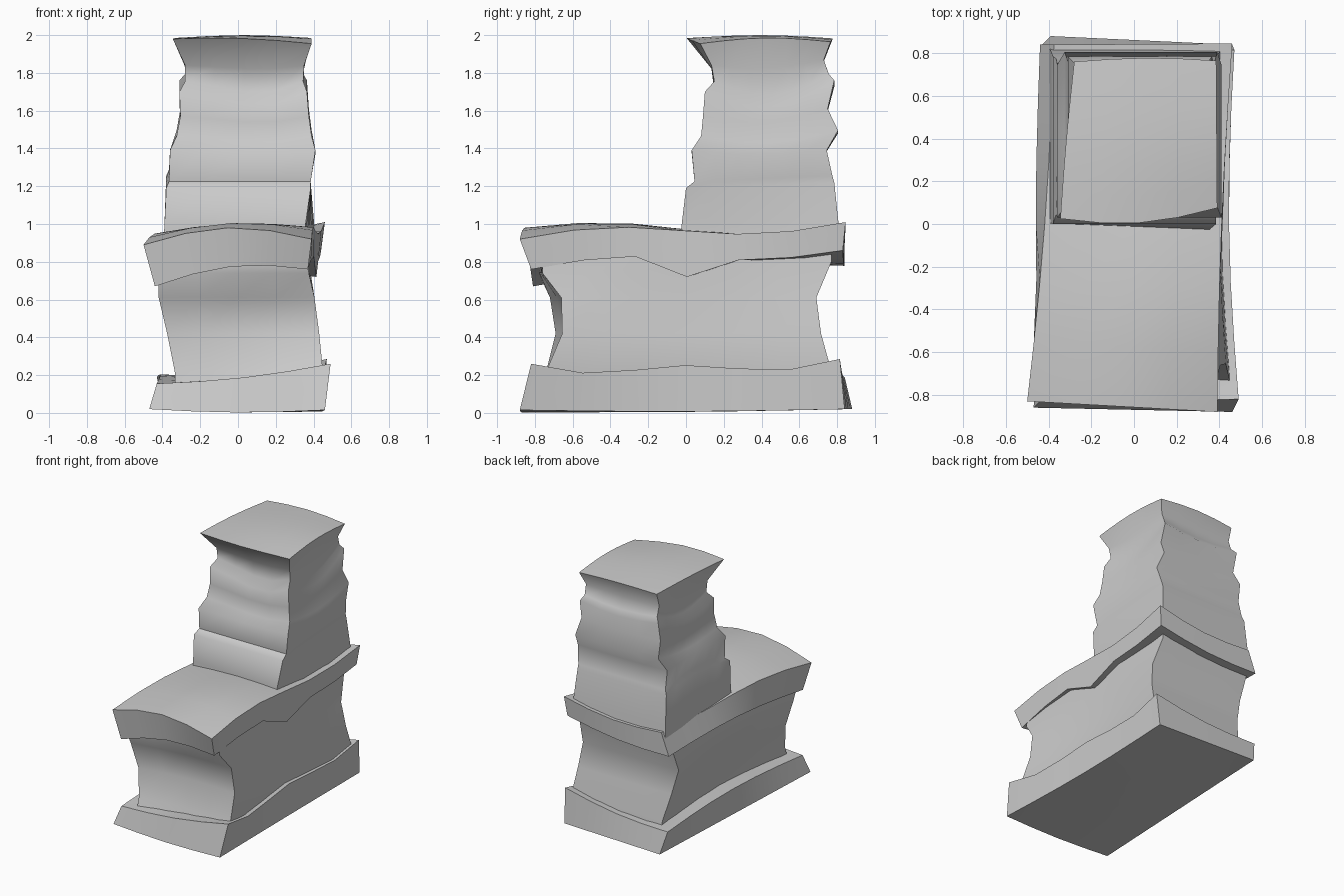
import bpy, bmesh
from math import sin, pi
from mathutils import Vector

if "Cube" in bpy.data.objects:
    bpy.data.objects.remove(bpy.data.objects["Cube"])

SEGS = (4, 6, 4, 6)                       # segments on front, right, back, left
OUT = [Vector(d) for d in ((0, -1, 0), (1, 0, 0), (0, 1, 0), (-1, 0, 0))]
FLAT = (0, 0, 0)


def ring(corners, front=FLAT, right=FLAT, back=FLAT, left=FLAT, notch=0, ripple=0):
    """Wavy four-sided ring. Each side: (arch up, sway up, bow outward);
    notch drops the middle of the right side, ripple adds a finer wave there."""
    pts, c = [], [Vector(p) for p in corners]
    for s, (arch, sway, bow) in enumerate((front, right, back, left)):
        for i in range(SEGS[s]):
            t = i / SEGS[s]
            p = c[s].lerp(c[(s + 1) % 4], t) + OUT[s] * bow * sin(pi * t)
            p.z += arch * sin(pi * t) + sway * sin(2 * pi * t)
            if s == 1:
                p.z += ripple * sin(3 * pi * t) - (notch if t == 0.5 else 0)
            pts.append(p)
    return pts


def fold(z, x0, x1, y0, y1, sag=0, tilt=0, bow=0, skew=0, pinch=0, lift=0):
    """Box-like ring: sides sag, back edge raised by tilt, front-left corner pushed
    forward by skew, front-right pulled in by pinch, left side arched by lift."""
    return ring([(x0, y0 - skew, z), (x1 - pinch, y0, z), (x1, y1, z + tilt), (x0, y1, z + tilt)],
                (-sag * 0.6, sag * 0.15, bow), (-sag, 0, bow), (-sag * 0.3, 0, 0),
                (lift - sag * 0.8, 0, bow))


def cap(bm, loop, flip):
    """Fill a ring with a smooth grid patch blended from its four sides."""
    nx, ny = SEGS[:2]
    n = len(loop)
    front, right = loop[:nx + 1], loop[nx:nx + ny + 1]
    back = loop[nx + ny:2 * nx + ny + 1][::-1]
    left = [loop[-j % n] for j in range(ny + 1)]
    grid = [front]
    for j in range(1, ny):
        v, row = j / ny, [left[j]]
        for i in range(1, nx):
            u = i / nx
            low = front[0].co.lerp(front[-1].co, u)
            high = back[0].co.lerp(back[-1].co, u)
            row.append(bm.verts.new(front[i].co.lerp(back[i].co, v)
                                    + left[j].co.lerp(right[j].co, u) - low.lerp(high, v)))
        grid.append(row + [right[j]])
    grid.append(back)
    for a, b in zip(grid, grid[1:]):
        for i in range(nx):
            f = [a[i], a[i + 1], b[i + 1], b[i]]
            bm.faces.new(f[::-1] if flip else f)


def loft(name, rings):
    bm = bmesh.new()
    loops = [[bm.verts.new(p) for p in r] for r in rings]
    n = len(loops[0])
    for a, b in zip(loops, loops[1:]):
        for i in range(n):
            k = (i + 1) % n
            bm.faces.new((a[i], a[k], b[k], b[i]))
    cap(bm, loops[0], True)
    cap(bm, loops[-1], False)
    me = bpy.data.meshes.new(name)
    bm.to_mesh(me)
    bm.free()
    ob = bpy.data.objects.new(name, me)
    bpy.context.collection.objects.link(ob)
    bpy.ops.object.select_all(action='DESELECT')
    ob.select_set(True)
    bpy.context.view_layer.objects.active = ob
    bpy.ops.object.shade_smooth_by_angle(angle=1.0)


# Base slab with a wavy upper rim
loft("base_slab", [
    ring([(-.47, -.86, .02), (.46, -.88, .015), (.46, .84, .02), (-.39, .88, .02)],
         front=(-.015, 0, 0), right=(-.01, 0, -.015)),
    ring([(-.43, -.82, .155), (.49, -.82, .26), (.47, .815, .285), (-.43, .84, .19)],
         front=(-.02, 0, .01), right=(-.048, 0, -.035), back=(-.03, 0, 0),
         left=(.03, 0, -.02), ripple=-.028),
])

# Waisted lower body, leaning from lower right to upper left
loft("lower_body", [
    fold(.12, -.33, .44, -.78, .78, bow=-.05),
    fold(.22, -.335, .45, -.74, .77, bow=-.04),
    fold(.42, -.375, .43, -.655, .715, bow=-.03, skew=.035),
    fold(.61, -.42, .405, -.66, .69, bow=-.03, skew=.06),
    fold(.74, -.42, .375, -.76, .77, tilt=.06, skew=.02),
    fold(.82, -.40, .37, -.76, .77, tilt=.06),
])

# Seat slab overhanging the body, notched under its right edge
loft("seat_slab", [
    ring([(-.44, -.81, .67), (.37, -.82, .76), (.44, .83, .86), (-.44, .84, .78)],
         front=(.06, 0, .01), right=(.01, .03, .01), back=(-.03, 0, 0),
         left=(.06, 0, .02), notch=.1),
    ring([(-.50, -.83, .89), (.39, -.88, .92), (.46, .845, 1.01), (-.375, .84, .95)],
         front=(.075, 0, 0), right=(0, .038, -.015), back=(-.04, 0, 0), left=(.025, -.02, -.02)),
])

# Crumpled upper column, one ring per fold
loft("upper_column", [
    fold(.90, -.395, .41, -.03, .82, skew=-.03, pinch=.05),
    fold(.98, -.39, .405, -.025, .81, skew=-.03, pinch=.05),
    fold(1.19, -.38, .385, 0, .785, tilt=.03, lift=.05),
    fold(1.225, -.365, .385, .045, .775, tilt=.03, lift=.05),
    fold(1.39, -.36, .41, .03, .745, .02, lift=.02),
    fold(1.465, -.325, .39, .08, .805, .05, .03),
    fold(1.57, -.305, .375, .09, .75, .05, .04),
    fold(1.70, -.31, .365, .10, .785, .11, .06),
    fold(1.755, -.28, .345, .15, .755, .09, .04),
    fold(1.84, -.28, .35, .135, .73, .03, .03),
    ring([(-.345, .025, 1.98), (.39, .075, 1.955), (.385, .765, 1.965), (-.28, .76, 1.97)],
         front=(.015, 0, .045), right=(.025, 0, 0), back=(.015, 0, .015), left=(.01, 0, .005)),
])
